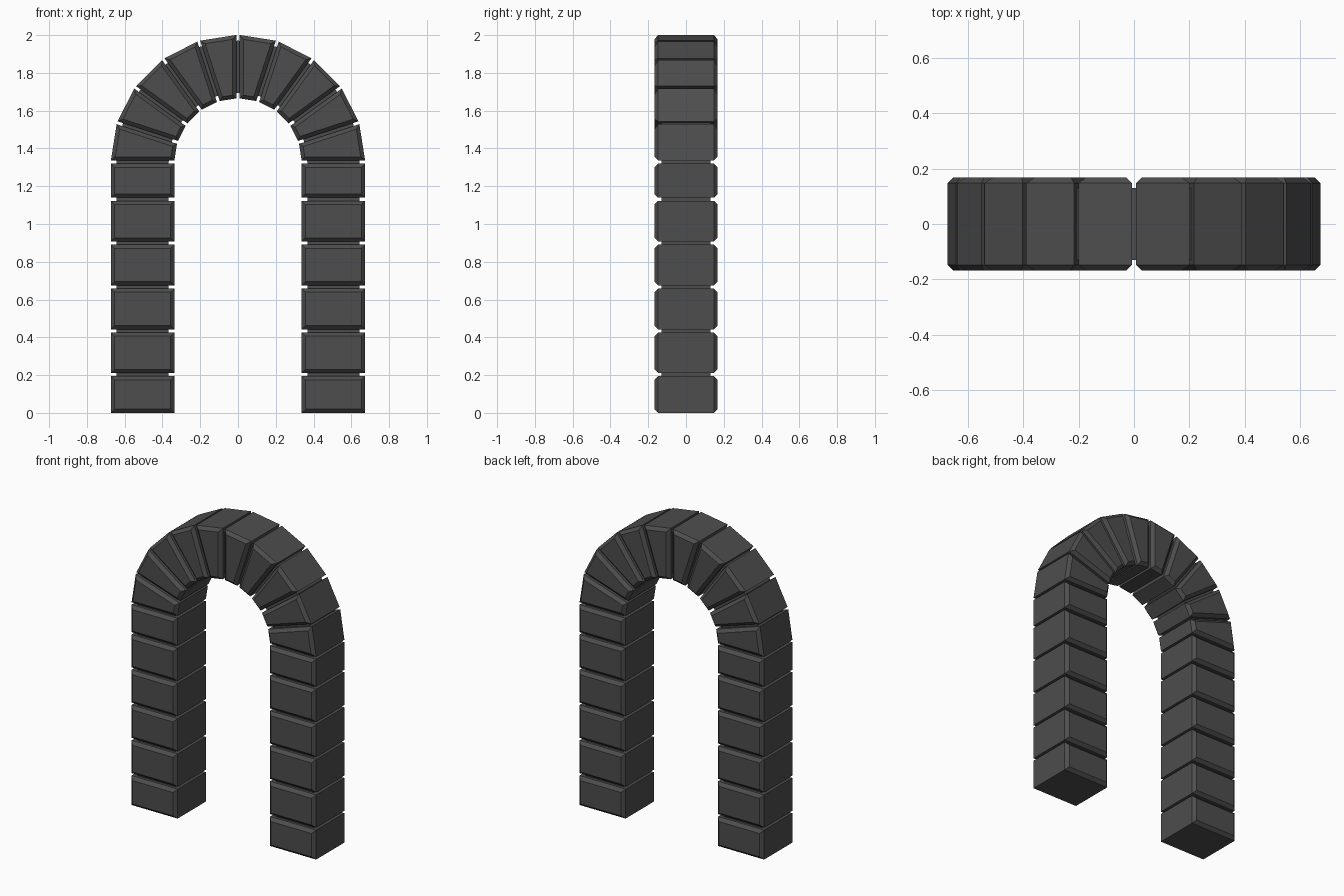
import bpy, bmesh
from math import sin, cos, radians

if "Cube" in bpy.data.objects:
    bpy.data.objects.remove(bpy.data.objects["Cube"])

R_IN, R_OUT, ZC = 0.337, 0.673, 1.328   # arch radii and spring height
HALF_D, GAP, CHAMFER, INSET = 0.167, 0.008, 0.02, 0.03
SEGS = 5                                # wedges per side

stone = bpy.data.materials.new("dark_stone")
stone.diffuse_color = (0.075, 0.075, 0.075, 1)
stone.use_nodes = True
stone.node_tree.nodes["Principled BSDF"].inputs["Base Color"].default_value = stone.diffuse_color


def prism(name, outline, half_depth, chamfer=0.0):
    """Extrude an (x, z) outline along y, chamfering front and back rims, mirrored in x."""
    bm = bmesh.new()
    f = bm.faces.new([bm.verts.new((x, -half_depth, z)) for x, z in outline])
    ext = bmesh.ops.extrude_face_region(bm, geom=[f])
    verts = [g for g in ext["geom"] if isinstance(g, bmesh.types.BMVert)]
    bmesh.ops.translate(bm, verts=verts, vec=(0, 2 * half_depth, 0))
    bmesh.ops.recalc_face_normals(bm, faces=bm.faces)
    if chamfer:
        rims = [e for e in bm.edges if abs(e.verts[0].co.y - e.verts[1].co.y) < 1e-5]
        bmesh.ops.bevel(bm, geom=rims, offset=chamfer, offset_type='OFFSET',
                        segments=1, affect='EDGES', clamp_overlap=True)
    bmesh.ops.recalc_face_normals(bm, faces=bm.faces)
    mesh = bpy.data.meshes.new(name)
    bm.to_mesh(mesh)
    bm.free()
    mesh.materials.append(stone)
    ob = bpy.data.objects.new(name, mesh)
    bpy.context.collection.objects.link(ob)
    m = ob.modifiers.new("mirror", 'MIRROR')
    m.use_mirror_merge = False
    return ob


def polar(r, a, shift=0.0):
    """Point on the arch at angle a, moved along the tangent by shift."""
    return (r * cos(a) - shift * sin(a), ZC + r * sin(a) + shift * cos(a))


# Pier blocks
joints = [-GAP, 0.202, 0.434, 0.667, 0.899, 1.131, ZC]
for i, (lo, hi) in enumerate(zip(joints, joints[1:])):
    lo, hi = lo + GAP, hi - GAP
    prism(f"pier_block_{i + 1}", [(R_IN, lo), (R_OUT, lo), (R_OUT, hi), (R_IN, hi)],
          HALF_D, CHAMFER)

# Arch wedge blocks
step = radians(90 / SEGS)
for i in range(SEGS):
    a, b = i * step, (i + 1) * step
    prism(f"arch_wedge_{i + 1}", [polar(R_IN, a, GAP), polar(R_OUT, a, GAP),
                                  polar(R_OUT, b, -GAP), polar(R_IN, b, -GAP)],
          HALF_D, CHAMFER)

# Recessed core seen in the joints
angles = [i * step for i in range(SEGS + 1)]
r0, r1 = R_IN + INSET, R_OUT - INSET
core = [(r0, 0.05), (r1, 0.05)] + [polar(r1, a) for a in angles] \
    + [polar(r0, a) for a in reversed(angles)]
prism("joint_core", core, HALF_D - 0.037)
